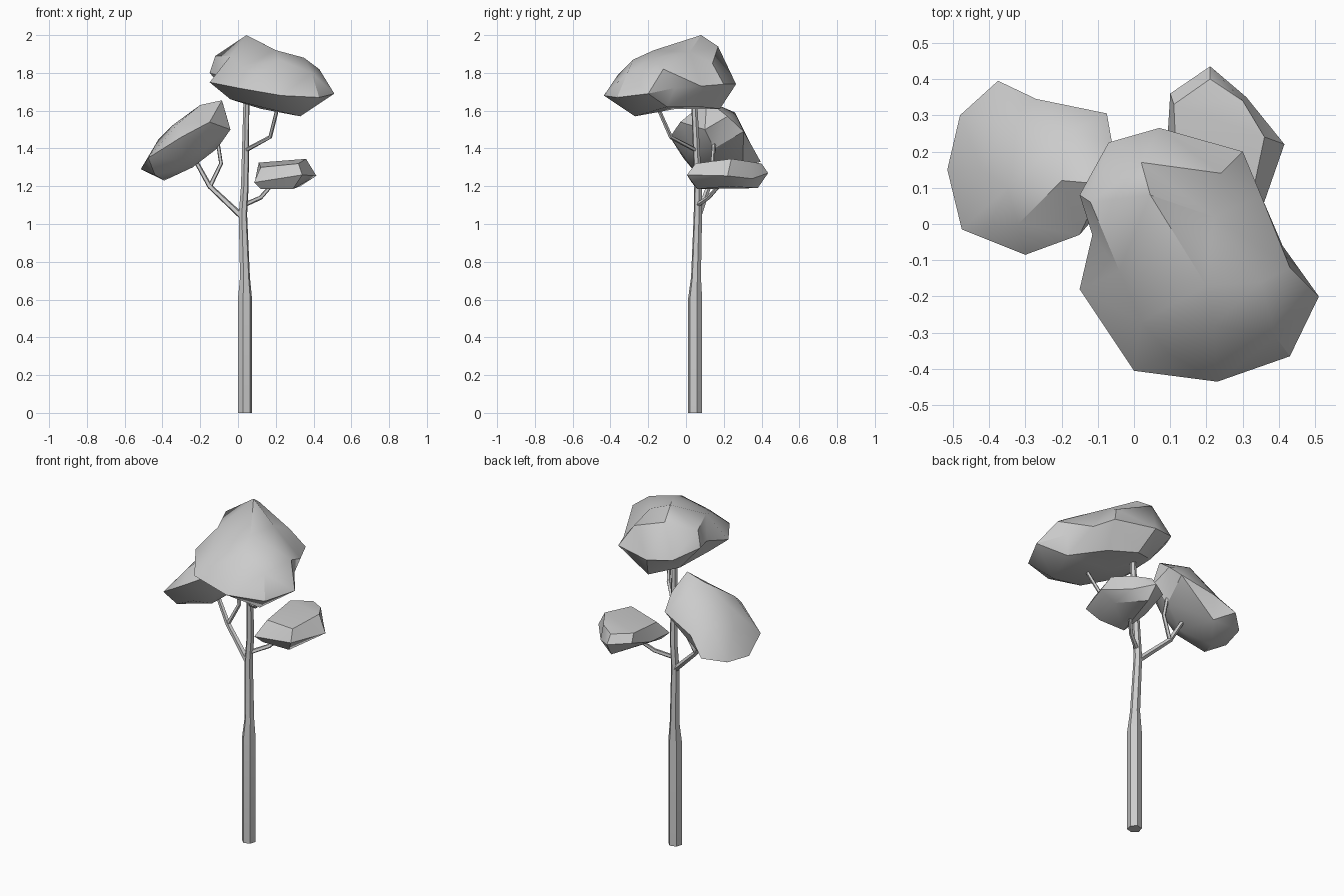
import bpy, bmesh, math
from mathutils import Vector


def finish(bm, name, angle):
    bmesh.ops.recalc_face_normals(bm, faces=bm.faces)
    mesh = bpy.data.meshes.new(name)
    bm.to_mesh(mesh)
    bm.free()
    obj = bpy.data.objects.new(name, mesh)
    bpy.context.collection.objects.link(obj)
    bpy.ops.object.select_all(action='DESELECT')
    obj.select_set(True)
    bpy.context.view_layer.objects.active = obj
    bpy.ops.object.shade_smooth_by_angle(angle=math.radians(angle))
    return obj


def tube(name, path, sides, flat_rings=False):
    """Loft a faceted tube along points (x, y, z, radius)."""
    bm = bmesh.new()
    pts = [Vector(p[:3]) for p in path]
    rings = []
    for i, p in enumerate(pts):
        axis = pts[min(i + 1, len(pts) - 1)] - pts[max(i - 1, 0)]
        if flat_rings:
            axis = Vector((0, 0, 1))
        u = Vector((0, 1, 0)).cross(axis).normalized()
        v = axis.normalized().cross(u)
        rings.append([bm.verts.new(p + path[i][3] * (math.cos(a) * u + math.sin(a) * v))
                      for a in (math.tau * k / sides + math.radians(15) for k in range(sides))])
    for a, b in zip(rings, rings[1:]):
        for k in range(sides):
            n = (k + 1) % sides
            bm.faces.new((a[k], a[n], b[n], b[k]))
    bm.faces.new(rings[0])
    bm.faces.new(rings[-1])
    return finish(bm, name, 25)


def foliage(name, centre, points):
    """Faceted clump: connect points as seen from the centre, allowing dents."""
    c = Vector(centre)
    bm = bmesh.new()
    place = {}
    for p in points:
        v = bm.verts.new((Vector(p) - c).normalized())
        place[v] = Vector(p)
    bmesh.ops.convex_hull(bm, input=bm.verts[:])
    for v in bm.verts:
        v.co = place[v]
    return finish(bm, name, 35)


# Trunk
tube("trunk", [(.037, .048, 0, .039), (.037, .048, .6, .039), (.037, .053, .72, .027),
               (.026, .063, 1.05, .023), (.036, .064, 1.2, .021), (.045, .042, 1.68, .016)],
     6, flat_rings=True)

# Branches
tube("left_branch", [(.02, .065, 1.04, .017), (-.15, .12, 1.2, .014), (-.25, .14, 1.38, .011)], 5)
tube("left_twig", [(-.148, .12, 1.2, .012), (-.09, .14, 1.32, .011), (-.11, .15, 1.45, .010)], 5)
tube("right_branch", [(.03, .06, 1.1, .013), (.12, .12, 1.14, .012), (.19, .19, 1.22, .010)], 5)
tube("front_branch", [(.04, .055, 1.39, .012), (.17, -.08, 1.46, .011), (.215, -.16, 1.64, .010)], 5)

# Top crown: rim, upper surface, underside
foliage("top_foliage", (.16, -.09, 1.76), [
    (-.15, -.18, 1.75), (0, -.405, 1.72), (.23, -.435, 1.68), (.43, -.365, 1.67),
    (.51, -.2, 1.69), (.41, -.06, 1.72), (.35, .08, 1.73), (.3, .2, 1.74),
    (.07, .265, 1.74), (-.07, .225, 1.76), (-.15, .08, 1.8), (-.115, -.03, 1.79),
    (-.12, .06, 1.89), (-.04, -.13, 1.89), (.045, .08, 2.0), (.02, .17, 1.94),
    (.24, .14, 1.85), (.22, .02, 1.91), (.35, -.16, 1.88), (.39, -.31, 1.8),
    (.22, -.28, 1.87), (.2, -.17, 1.92), (.02, -.27, 1.83), (.43, -.12, 1.82),
    (.1, -.36, 1.79),
    (.33, -.27, 1.57), (.12, -.3, 1.62), (-.04, -.15, 1.66), (-.03, .1, 1.66),
    (.12, .18, 1.61), (.25, .08, 1.62), (.38, -.1, 1.62), (.12, -.05, 1.61)])

# Left clump, tilted up towards the trunk
foliage("left_foliage", (-.28, .15, 1.43), [
    (-.515, .15, 1.29), (-.48, .3, 1.3), (-.375, .395, 1.33), (-.27, .345, 1.42),
    (-.075, .305, 1.49), (-.06, .22, 1.57), (-.04, .1, 1.5), (-.15, -.03, 1.54),
    (-.3, -.085, 1.46), (-.475, -.015, 1.35),
    (-.42, .15, 1.45), (-.35, .1, 1.52), (-.2, .12, 1.63), (-.085, .11, 1.655),
    (-.17, .26, 1.59), (-.36, .28, 1.46), (-.32, 0, 1.53),
    (-.39, .18, 1.23), (-.24, .1, 1.3), (-.11, .15, 1.4), (-.3, .3, 1.3),
    (-.29, 0, 1.34), (-.44, .06, 1.26), (-.16, .03, 1.41)])

# Small right clump, flat topped
foliage("right_foliage", (.24, .21, 1.26), [
    (.1, .36, 1.28), (.21, .435, 1.27), (.31, .35, 1.24), (.415, .22, 1.255),
    (.34, .005, 1.26), (.085, .03, 1.22), (.09, .2, 1.23),
    (.11, .33, 1.325), (.21, .4, 1.32), (.3, .34, 1.33), (.36, .24, 1.345),
    (.32, .05, 1.32), (.12, .1, 1.3),
    (.12, .06, 1.185), (.22, .38, 1.19), (.33, .23, 1.2), (.29, .06, 1.185)])
